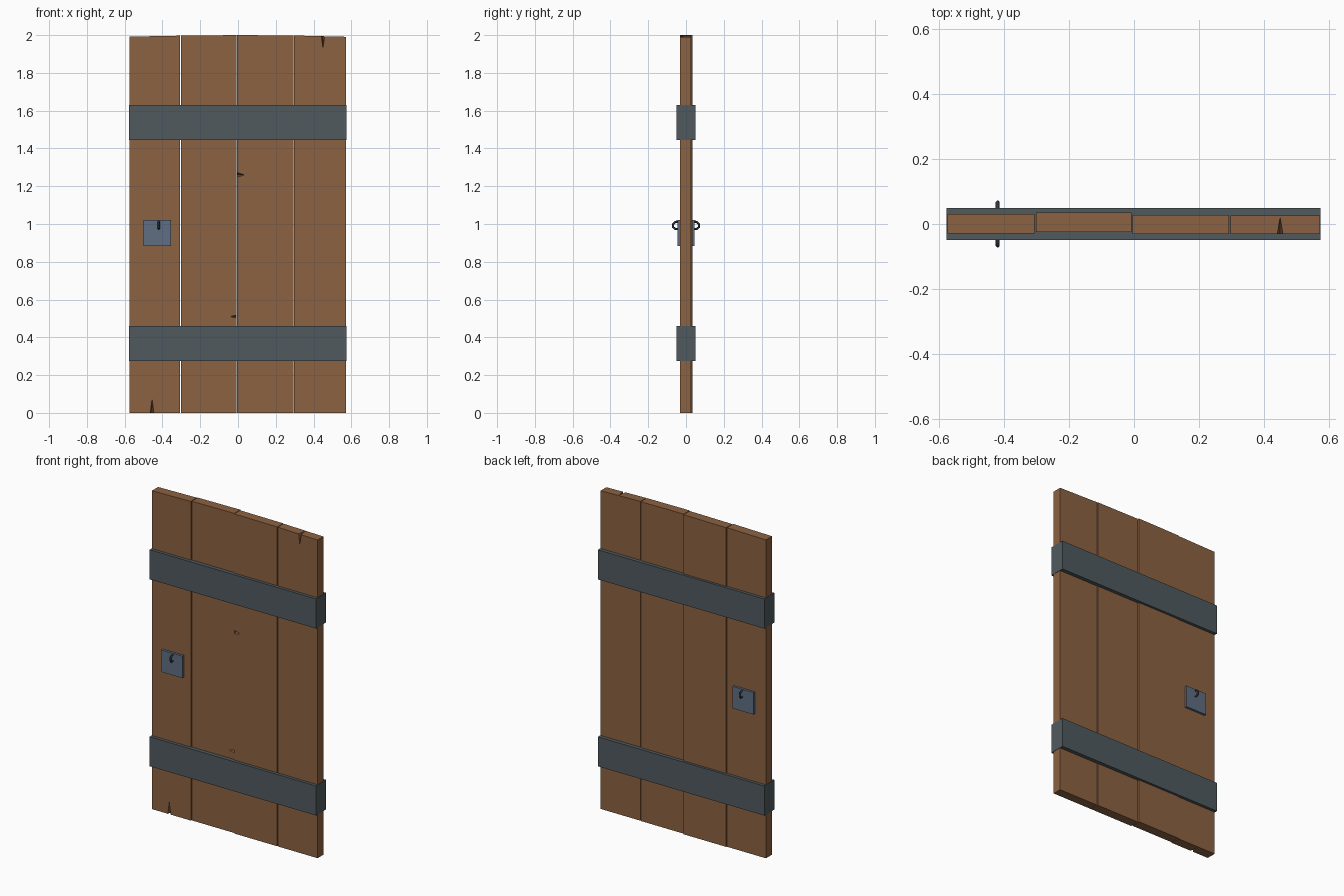
import bpy, bmesh
from mathutils import Vector

if "Cube" in bpy.data.objects:
    bpy.data.objects.remove(bpy.data.objects["Cube"])


def material(name, rgb):
    lin = [((c / 255 + 0.055) / 1.055) ** 2.4 for c in rgb]
    m = bpy.data.materials.new(name)
    m.diffuse_color = (*lin, 1)
    m.use_nodes = True
    m.node_tree.nodes["Principled BSDF"].inputs["Base Color"].default_value = m.diffuse_color
    return m


WOOD = material("brown wood", (140, 98, 66))
IRON = material("dark iron", (80, 90, 94))
LOCK = material("blue grey steel", (96, 110, 130))
HANDLE = material("blackened steel", (50, 56, 62))


def hull(name, points, mat):
    """Convex solid around a few points."""
    bm = bmesh.new()
    for p in points:
        bm.verts.new(p)
    bmesh.ops.convex_hull(bm, input=bm.verts)
    bmesh.ops.dissolve_limit(bm, angle_limit=0.001, verts=bm.verts, edges=bm.edges)
    bmesh.ops.recalc_face_normals(bm, faces=bm.faces)
    me = bpy.data.meshes.new(name)
    bm.to_mesh(me)
    bm.free()
    me.materials.append(mat)
    ob = bpy.data.objects.new(name, me)
    bpy.context.collection.objects.link(ob)
    return ob


def box(name, x, y, z, mat):
    return hull(name, [(a, b, c) for a in x for b in y for c in z], mat)


def crack(plank, tip, deep, a, b):
    """Cut a tapering split; the shape is enlarged a little about its tip line."""
    mid = (Vector(tip) + Vector(deep)) / 2
    pts = [mid + (Vector(p) - mid) * 1.04 for p in (tip, deep, a, b)]
    cutter = hull("crack_cutter", pts, WOOD)
    cutter.hide_render = True
    cutter.hide_viewport = True
    mod = plank.modifiers.new("crack", 'BOOLEAN')
    mod.operation = 'DIFFERENCE'
    mod.solver = 'EXACT'
    mod.object = cutter


# Planks: x range, y range, top height at left and right edge
planks = []
for i, (x0, x1, y0, y1, zl, zr) in enumerate([
        (-0.575, -0.306, -0.030, 0.031, 1.992, 1.997),
        (-0.302, -0.008, -0.025, 0.035, 1.997, 2.0),
        (-0.004, 0.293, -0.031, 0.028, 2.0, 1.998),
        (0.297, 0.573, -0.031, 0.026, 1.998, 1.991)]):
    pts = [(x, y, z) for y in (y0, y1)
           for x, z in ((x0, 0), (x1, 0), (x1, zr), (x0, zl))]
    planks.append(hull(f"plank_{i + 1}", pts, WOOD))

# Splits in the plank ends and edges
crack(planks[3], (0.45, -0.032, 1.925), (0.45, 0.022, 1.996),
      (0.441, -0.032, 1.996), (0.459, -0.032, 1.996))
crack(planks[0], (-0.455, -0.032, 0.08), (-0.455, 0.022, -0.001),
      (-0.465, -0.032, -0.001), (-0.445, -0.032, -0.001))
crack(planks[2], (0.035, -0.032, 1.26), (-0.005, 0.015, 1.26),
      (-0.005, -0.032, 1.247), (-0.005, -0.032, 1.273))
crack(planks[1], (-0.045, -0.027, 0.51), (-0.007, 0.015, 0.51),
      (-0.007, -0.027, 0.502), (-0.007, -0.027, 0.518))

# Iron bands and lock plate
box("upper_band", (-0.577, 0.575), (-0.05, 0.05), (1.445, 1.63), IRON)
box("lower_band", (-0.577, 0.575), (-0.05, 0.05), (0.275, 0.46), IRON)
box("lock_plate", (-0.499, -0.354), (-0.045, 0.045), (0.884, 1.022), LOCK)

# Pull handles: a small bent bar on each side
for side, label in ((-1, "front"), (1, "back")):
    cu = bpy.data.curves.new(label + "_handle", 'CURVE')
    cu.dimensions = '3D'
    cu.bevel_depth = 0.006
    cu.bevel_resolution = 0
    cu.use_fill_caps = True
    path = [(0.040, 1.013), (0.056, 1.011), (0.068, 1.0), (0.068, 0.983),
            (0.058, 0.974), (0.040, 0.974)]
    sp = cu.splines.new('POLY')
    sp.points.add(len(path) - 1)
    for p, (y, z) in zip(sp.points, path):
        p.co = (-0.42, side * y, z, 1)
    cu.materials.append(HANDLE)
    ob = bpy.data.objects.new(label + "_handle", cu)
    bpy.context.collection.objects.link(ob)
